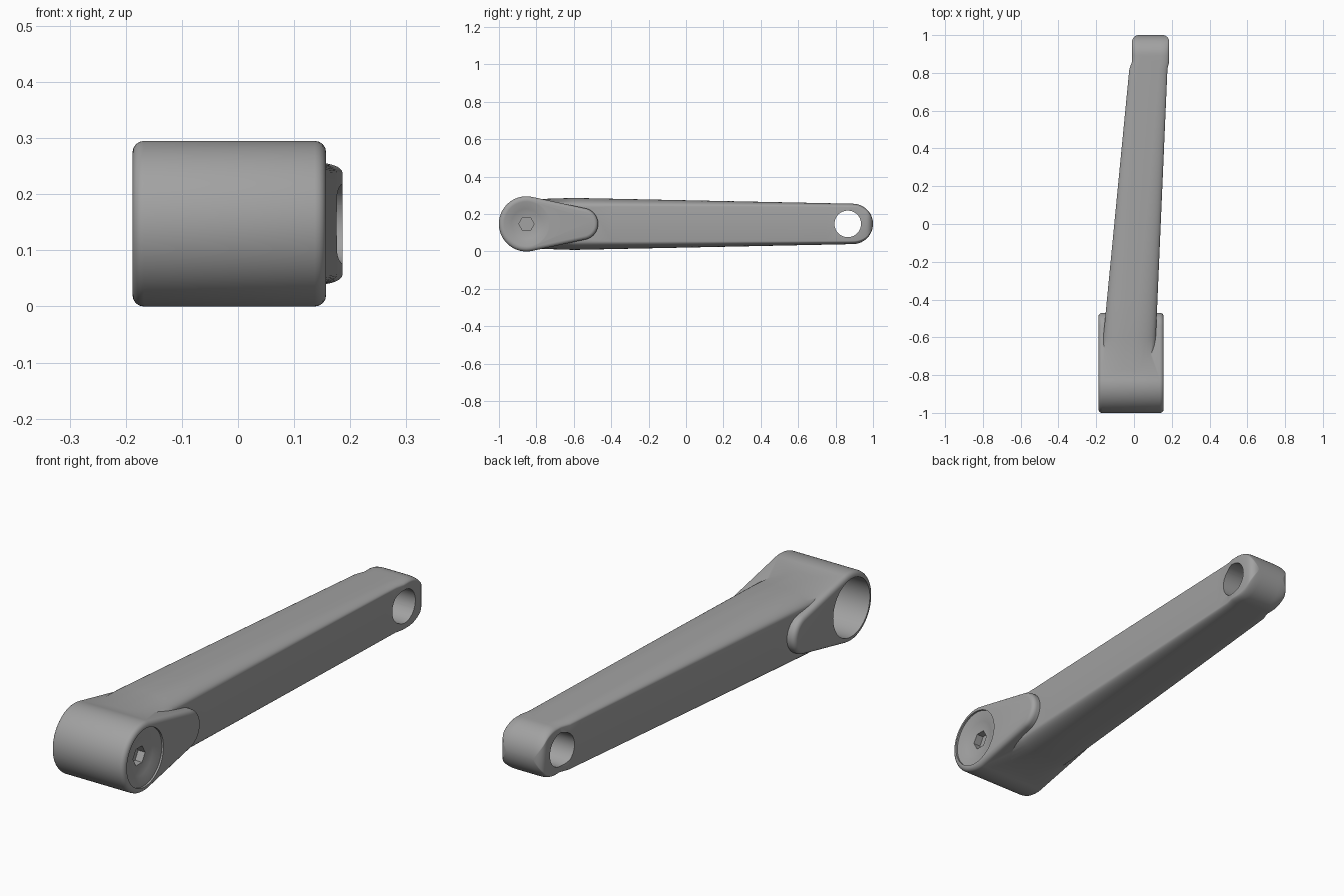
import bpy, bmesh, math
from math import sin, cos, pi, sqrt

if "Cube" in bpy.data.objects:
    bpy.data.objects.remove(bpy.data.objects["Cube"])

ZC = 0.1475                       # height of the arm's centre line
metal = bpy.data.materials.new("grey metal")
metal.diffuse_color = (0.36, 0.36, 0.36, 1)
metal.use_nodes = True
metal.node_tree.nodes["Principled BSDF"].inputs["Base Color"].default_value = metal.diffuse_color


def loft(name, rings):
    """Skin closed rings of equal length and cap both ends."""
    bm = bmesh.new()
    vs = [[bm.verts.new(p) for p in r] for r in rings]
    n = len(vs[0])
    for a, b in zip(vs, vs[1:]):
        for i in range(n):
            j = (i + 1) % n
            bm.faces.new((a[i], a[j], b[j], b[i]))
    bm.faces.new(vs[0])
    bm.faces.new(vs[-1])
    bmesh.ops.recalc_face_normals(bm, faces=bm.faces)
    me = bpy.data.meshes.new(name)
    bm.to_mesh(me)
    bm.free()
    ob = bpy.data.objects.new(name, me)
    bpy.context.collection.objects.link(ob)
    me.materials.append(metal)
    return ob


def circle(x, y, r, n=64):
    return [(x, y + r * cos(2 * pi * i / n), ZC + r * sin(2 * pi * i / n)) for i in range(n)]


def cylinder(name, x0, x1, y, r, n=64):
    return loft(name, [circle(x0, y, r, n), circle(x1, y, r, n)])


def apply(ob, mod):
    bpy.context.view_layer.objects.active = ob
    bpy.ops.object.modifier_apply(modifier=mod.name)


def boolean(ob, tool, op):
    m = ob.modifiers.new("bool", 'BOOLEAN')
    m.operation, m.solver, m.object = op, 'EXACT', tool
    apply(ob, m)
    bpy.data.objects.remove(tool)


def smooth(ob):
    bpy.ops.object.select_all(action='DESELECT')
    ob.select_set(True)
    bpy.context.view_layer.objects.active = ob
    bpy.ops.object.shade_smooth_by_angle(angle=math.radians(35))


# Hub: teardrop outline extruded sideways, rims rounded
HY, HR, TY, TR = -0.853, 0.1475, -0.555, 0.085
tang = math.acos((HR - TR) / (TY - HY))
outline = []
for i in range(49):
    t = tang + (2 * pi - 2 * tang) * i / 48
    outline.append((HY + HR * cos(t), ZC + HR * sin(t)))
for i in range(25):
    t = -tang + 2 * tang * i / 24
    outline.append((TY + TR * cos(t), ZC + TR * sin(t)))
body = loft("crank_arm", [[(x, y, z) for y, z in outline] for x in (-0.188, 0.157)])
bev = body.modifiers.new("bevel", 'BEVEL')
bev.width, bev.segments, bev.limit_method = 0.02, 4, 'ANGLE'
bev.angle_limit = math.radians(40)
apply(body, bev)


# Arm: crowned section that tapers and ends in a rounded tip
def section(y, x0, x1, h, flat, crown):
    w, cx, ring = (x1 - x0) / 2, (x0 + x1) / 2, []
    a, k = w * crown, 10
    for sx, sz in ((1, 1), (-1, 1), (-1, -1), (1, -1)):
        q = []
        for i in range(k + 1):
            t = pi / 2 * i / k
            q.append((cx + sx * (w - a + a * cos(t)), y,
                      ZC + sz * (h * flat + h * (1 - flat) * sin(t))))
        ring += q if sx * sz > 0 else q[::-1]
    return ring


def lerp(a, b, t):
    return a + (b - a) * t


END_Y, END_R, ROUND = 0.892, 0.108, 0.035
stations = [-0.79, -0.6, -0.4, -0.1, 0.2, 0.5, 0.75, 0.82, 0.86]
stations += [END_Y + END_R * sin(pi / 2 * i / 14) * 0.9995 for i in range(15)]
rings = []
for y in stations:
    t = (y + 0.8) / 1.69
    x0 = lerp(-0.182, -0.018, t) if y < 0.85 else -0.01
    x1 = min(lerp(0.107, 0.18, t), 0.186)
    x1 = 0.186 if y > 0.85 else x1
    h = lerp(0.143, END_R, min(t, 1))
    flat, crown = lerp(0.64, 0.84, min(t, 1)), lerp(0.92, 0.45, min(t, 1))
    if y > END_Y:
        h = sqrt(max(END_R ** 2 - (y - END_Y) ** 2, 1e-8))
    if y < -0.75:
        h = 0.133
    d = y - (1.0 - ROUND)
    if d > 0:
        inset = ROUND - sqrt(max(ROUND ** 2 - d * d, 0))
        x0, x1 = x0 + inset, x1 - inset
    rings.append(section(y, x0, x1, h, flat, crown))
boolean(body, loft("arm", rings), 'UNION')

# Axle bore through the hub and pedal hole at the tip
boolean(body, cylinder("bore", -0.4, 0.4, HY, 0.124), 'DIFFERENCE')
boolean(body, cylinder("pedal_hole", -0.3, 0.4, 0.865, 0.071), 'DIFFERENCE')
smooth(body)

# Dished axle cap with a hexagonal socket
cap = loft("axle_cap", [circle(0.08, HY, 0.125), circle(0.149, HY, 0.125),
                        circle(0.149, HY, 0.119), circle(0.136, HY, 0.08),
                        circle(0.128, HY, 0.045), circle(0.128, HY, 0.02)])
boolean(cap, cylinder("hex_socket", 0.095, 0.3, HY, 0.041, 6), 'DIFFERENCE')
smooth(cap)
